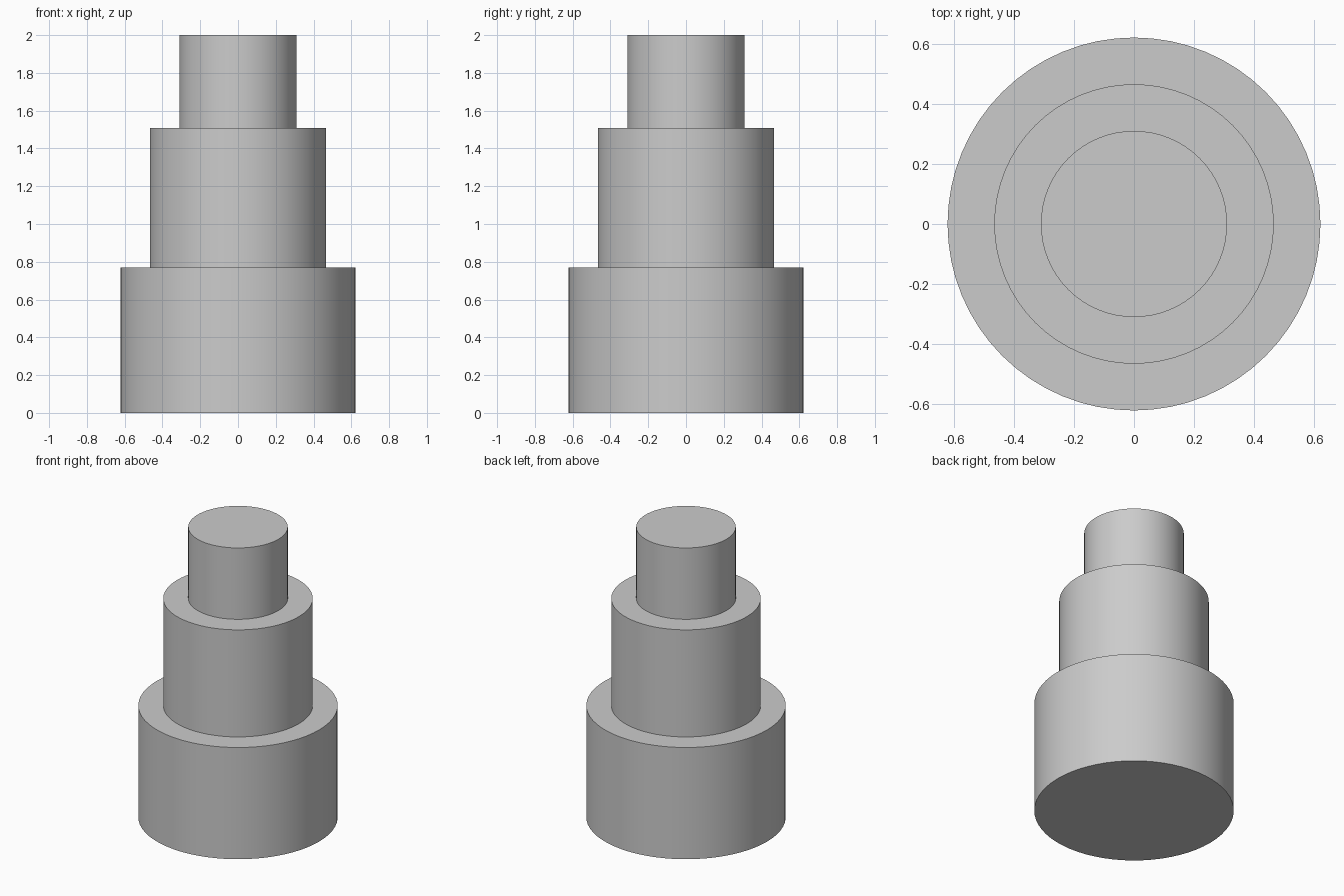
import bpy, bmesh
from math import cos, sin, tau

if "Cube" in bpy.data.objects:
    bpy.data.objects.remove(bpy.data.objects["Cube"])

SIDES = 64

# Half outline of the stepped post: (radius, height), bottom to top
PROFILE = [(0.623, 0.0), (0.623, 0.77),
           (0.467, 0.77), (0.467, 1.508),
           (0.311, 1.508), (0.311, 2.0)]

bm = bmesh.new()

# One ring of vertices per outline point
rings = [[bm.verts.new((r * cos(tau * i / SIDES), r * sin(tau * i / SIDES), z))
          for i in range(SIDES)] for r, z in PROFILE]

# Walls and step ledges
for low, high in zip(rings, rings[1:]):
    for i in range(SIDES):
        j = (i + 1) % SIDES
        bm.faces.new((low[i], low[j], high[j], high[i]))

# Flat bottom and top
bm.faces.new(rings[0][::-1])
bm.faces.new(rings[-1])

mesh = bpy.data.meshes.new("stepped_cylinder")
bm.to_mesh(mesh)
bm.free()
post = bpy.data.objects.new("stepped_cylinder", mesh)
bpy.context.collection.objects.link(post)

# Round walls smooth, step edges sharp
bpy.context.view_layer.objects.active = post
post.select_set(True)
bpy.ops.object.shade_smooth_by_angle()
